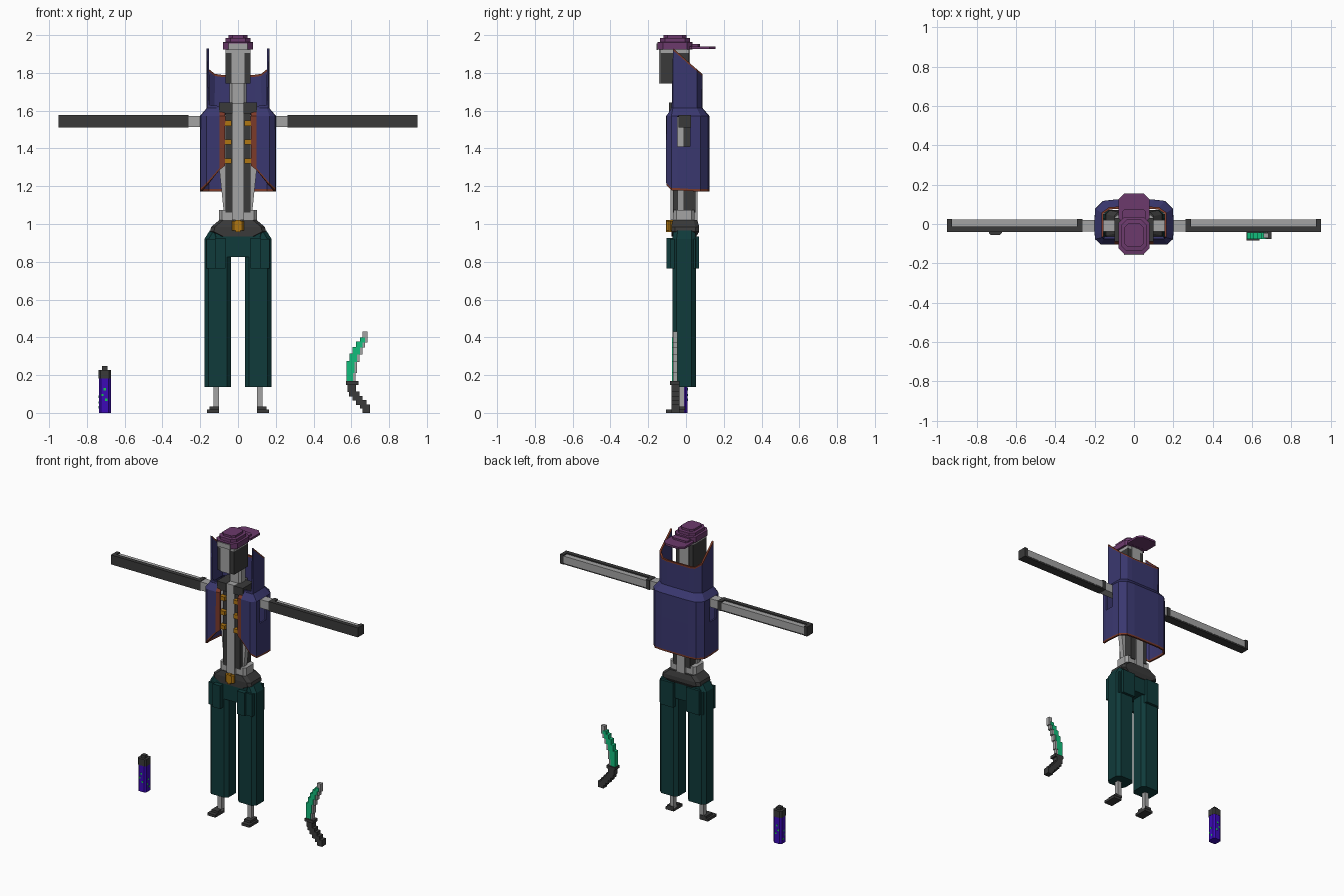
import bpy, bmesh

old = bpy.data.objects.get("Cube")
if old:
    bpy.data.objects.remove(old, do_unlink=True)

COLOURS = {
    "charcoal": (0.042, 0.042, 0.042), "bone_grey": (0.37, 0.37, 0.37),
    "navy": (0.042, 0.039, 0.16), "rust_trim": (0.20, 0.042, 0.022),
    "gold": (0.43, 0.18, 0.006), "dark_teal": (0.005, 0.043, 0.043),
    "plum": (0.15, 0.042, 0.15), "emerald": (0.006, 0.51, 0.20),
    "violet": (0.045, 0.003, 0.47), "bright_green": (0.006, 0.62, 0.08)}
MATS = {}
for name, rgb in COLOURS.items():
    m = bpy.data.materials.new(name)
    m.use_nodes = True
    m.diffuse_color = (*rgb, 1)
    m.node_tree.nodes["Principled BSDF"].inputs["Base Color"].default_value = (*rgb, 1)
    MATS[name] = m


def finish(name, bm, mats, mirror=False):
    bmesh.ops.recalc_face_normals(bm, faces=bm.faces)
    me = bpy.data.meshes.new(name)
    bm.to_mesh(me)
    bm.free()
    for m in mats:
        me.materials.append(MATS[m])
    ob = bpy.data.objects.new(name, me)
    bpy.context.collection.objects.link(ob)
    if mirror:
        ob.modifiers.new("mirror", 'MIRROR')
    return ob


def tower(name, mat, rings, mirror=False):
    """Stack of rectangles (z, x0, x1, y0, y1, corner cut) joined upwards."""
    bm = bmesh.new()
    loops = []
    for z, x0, x1, y0, y1, c in rings:
        c = max(c, 0.0)
        pts = [(x0 + c, y0), (x1 - c, y0), (x1, y0 + c), (x1, y1 - c),
               (x1 - c, y1), (x0 + c, y1), (x0, y1 - c), (x0, y0 + c)]
        if rings[0][5] == 0:
            pts = [(x0, y0), (x1, y0), (x1, y1), (x0, y1)]
        loops.append([bm.verts.new((x, y, z)) for x, y in pts])
    n = len(loops[0])
    for a, b in zip(loops, loops[1:]):
        for i in range(n):
            j = (i + 1) % n
            bm.faces.new((a[i], a[j], b[j], b[i]))
    bm.faces.new(loops[0][::-1])
    bm.faces.new(loops[-1])
    return finish(name, bm, [mat], mirror)


def box(name, mat, x0, x1, y0, y1, z0, z1, mirror=False, cut=0):
    return tower(name, mat, [(z0, x0, x1, y0, y1, cut), (z1, x0, x1, y0, y1, cut)], mirror)


# Head: pale centre strip with dark sides
box("head_sides", "charcoal", -.065, .065, -.135, .015, 1.745, 1.905)
box("head_face", "bone_grey", -.035, .035, -.142, .02, 1.745, 1.93)
box("head_top", "bone_grey", -.065, .065, -.135, .015, 1.905, 1.93)
box("neck", "bone_grey", -.045, .045, -.04, .03, 1.6, 1.75, cut=.012)

# Backwards cap
tower("cap_crown", "plum", [
    (1.925, -.08, .08, -.152, .035, .03), (1.962, -.08, .08, -.152, .035, .03),
    (1.964, -.067, .067, -.138, .022, .028), (1.984, -.067, .067, -.138, .022, .028),
    (1.986, -.05, .05, -.118, .002, .02), (2.0, -.05, .05, -.118, .002, .02)])
tower("cap_brim", "plum", [(1.926, -.08, .08, 0, .155, .03), (1.94, -.08, .08, 0, .155, .03)])
box("cap_brim_step", "plum", -.06, .06, .02, .075, 1.93, 1.952, cut=.012)
box("cap_opening", "bone_grey", -.05, .05, -.157, -.148, 1.922, 1.955)

# Torso
box("spine_front", "bone_grey", -.031, .031, -.082, .06, 1.02, 1.64)
box("torso_core", "charcoal", -.066, .066, -.07, .05, 1.06, 1.6)
box("collar_bones", "charcoal", .03, .1, -.09, .03, 1.585, 1.642, True)
tower("rib_sides", "bone_grey", [(1.06, .06, .075, -.045, -.01, 0), (1.3, .06, .1, -.045, -.01, 0),
                                 (1.58, .06, .1, -.045, -.01, 0)], True)
box("waist", "bone_grey", -.1, .1, -.065, .045, 1.015, 1.075, cut=.015)
for i in range(3):
    z = 1.32 + i * .1
    box(f"button_{i + 1}", "gold", .034, .074, -.098, -.06, z, z + .028, True)

# Vest: rows run up the wall, columns run round from the front edge to the back
COLS = [  # lower x, lower y, bottom z, upper x, upper y, top z
    (.068, -.097, 1.31, .075, -.065, 1.625),
    (.098, -.099, 1.285, .10, -.07, 1.625),
    (.165, -.099, 1.205, .152, -.07, 1.63),
    (.192, -.075, 1.178, .160, -.066, 1.93),
    (.195, -.045, 1.178, .160, -.045, 1.91),
    (.195, .022, 1.174, .160, .022, 1.85),
    (.192, .075, 1.172, .160, .055, 1.82),
    (.155, .112, 1.172, .125, .08, 1.795),
    (.10, .118, 1.172, .09, .082, 1.79),
    (0, .118, 1.172, 0, .082, 1.79)]
bm = bmesh.new()
grid = []
for xl, yl, zb, xu, yu, zt in COLS:
    low = [(xl, yl, z) for z in (zb, zb + .012, 1.41, 1.57)]
    high = [(xu, yu, z) for z in (1.612, zt - .011, zt)]
    grid.append([bm.verts.new(p) for p in low + high])
for c in range(len(COLS) - 1):
    for r in range(6):
        if c == 4 and r == 2:      # armhole
            continue
        f = bm.faces.new((grid[c][r], grid[c + 1][r], grid[c + 1][r + 1], grid[c][r + 1]))
        edge = r == 0 or (c == 0 and r < 4) or (r == 5 and c > 2)
        f.material_index = 1 if edge else 0
vest = finish("vest", bm, ["navy", "rust_trim"], True)
vest.modifiers["mirror"].use_clip = True
shell = vest.modifiers.new("thickness", 'SOLIDIFY')
shell.thickness = .012
shell.offset = 0

# Arms: dark casing with pale inset along the upper rear
box("shoulder", "bone_grey", .06, .27, -.038, .02, 1.513, 1.572, True)
box("arm_front", "charcoal", .262, .95, -.04, -.012, 1.51, 1.576, True)
box("arm_base", "charcoal", .262, .95, -.04, .022, 1.51, 1.528, True)
box("arm_inset", "bone_grey", .28, .93, -.02, .024, 1.52, 1.568, True)
box("arm_cuff", "charcoal", .262, .29, -.04, .026, 1.51, 1.576, True)
box("arm_tip", "charcoal", .925, .95, -.04, .026, 1.51, 1.576, True)

# Belt and buckle
tower("belt", "charcoal", [(.935, -.1, .1, -.078, .055, .02), (.96, -.148, .148, -.078, .07, .02),
                           (.985, -.142, .142, -.078, .07, .02), (1.02, -.1, .1, -.07, .06, .02)])
box("buckle", "gold", -.033, .033, -.103, -.07, .965, 1.015, cut=.012)
box("buckle_prong", "gold", -.012, .012, -.106, -.07, .958, 1.022)

# Trousers
tower("hips", "dark_teal", [(.825, -.12, .12, -.072, .05, .02), (.95, -.14, .14, -.072, .05, .02)])
tower("trouser_leg", "dark_teal", [
    (.138, .036, .178, -.072, .052, .022), (.92, .036, .178, -.072, .052, .022),
    (.965, .036, .15, -.066, .05, .022)], True)
box("front_pocket", "dark_teal", .065, .122, -.104, -.06, .765, .925, True)
box("side_pocket", "dark_teal", .12, .168, -.085, .05, .765, .92, True)
box("back_pocket", "dark_teal", .05, .15, .04, .07, .765, .935, True)

# Shins and feet
box("shin", "bone_grey", .1, .13, -.04, -.008, .02, .16, True)
box("foot", "charcoal", .1, .163, -.105, -.008, 0, .018, True)
box("ankle", "charcoal", .1, .15, -.078, -.005, .016, .034, True)

# Curved dagger made of stepped blocks: (x0, x1, z0, z1)
GRIP = [(.66, .7, 0, .025), (.645, .7, .022, .045), (.625, .68, .042, .068), (.605, .66, .065, .09),
        (.588, .642, .088, .112), (.58, .625, .11, .15), (.572, .638, .148, .168)]
BLADE = [(.575, .61, .168, .215), (.575, .618, .21, .275), (.59, .63, .27, .315),
         (.607, .645, .31, .35), (.625, .66, .345, .378), (.645, .672, .373, .398)]
for i, (x0, x1, z0, z1) in enumerate(GRIP):
    box(f"dagger_grip_{i + 1}", "charcoal", x0, x1, -.085 if i == 6 else -.077, -.035, z0, z1)
for i, (x0, x1, z0, z1) in enumerate(BLADE):
    box(f"dagger_blade_{i + 1}", "emerald", x0, x1, -.075, -.042, z0, z1)
    box(f"dagger_edge_{i + 1}", "bone_grey", x1, x1 + .013, -.07, -.045, z0, z1)
box("dagger_tip", "bone_grey", .658, .685, -.07, -.045, .395, .43)

# Bottle with stopper and speckles
bx, by = -.705, -.023
box("bottle", "violet", bx - .032, bx + .032, by - .032, by + .032, 0, .185, cut=.012)
box("bottle_cap", "charcoal", bx - .033, bx + .033, by - .033, by + .033, .182, .228, cut=.01)
box("bottle_knob", "charcoal", bx - .015, bx + .015, by - .015, by + .015, .225, .247)
for i, (o, z) in enumerate([(0, .125), (.008, .07), (-.012, .095)]):
    s = .006
    box(f"speckle_front_back_{i + 1}", "bright_green", bx + o - s, bx + o + s,
        by - .0335, by + .0335, z - s, z + s)
    box(f"speckle_sides_{i + 1}", "bright_green", bx - .0335, bx + .0335,
        by + o - s, by + o + s, z - .04 - s, z - .04 + s)
